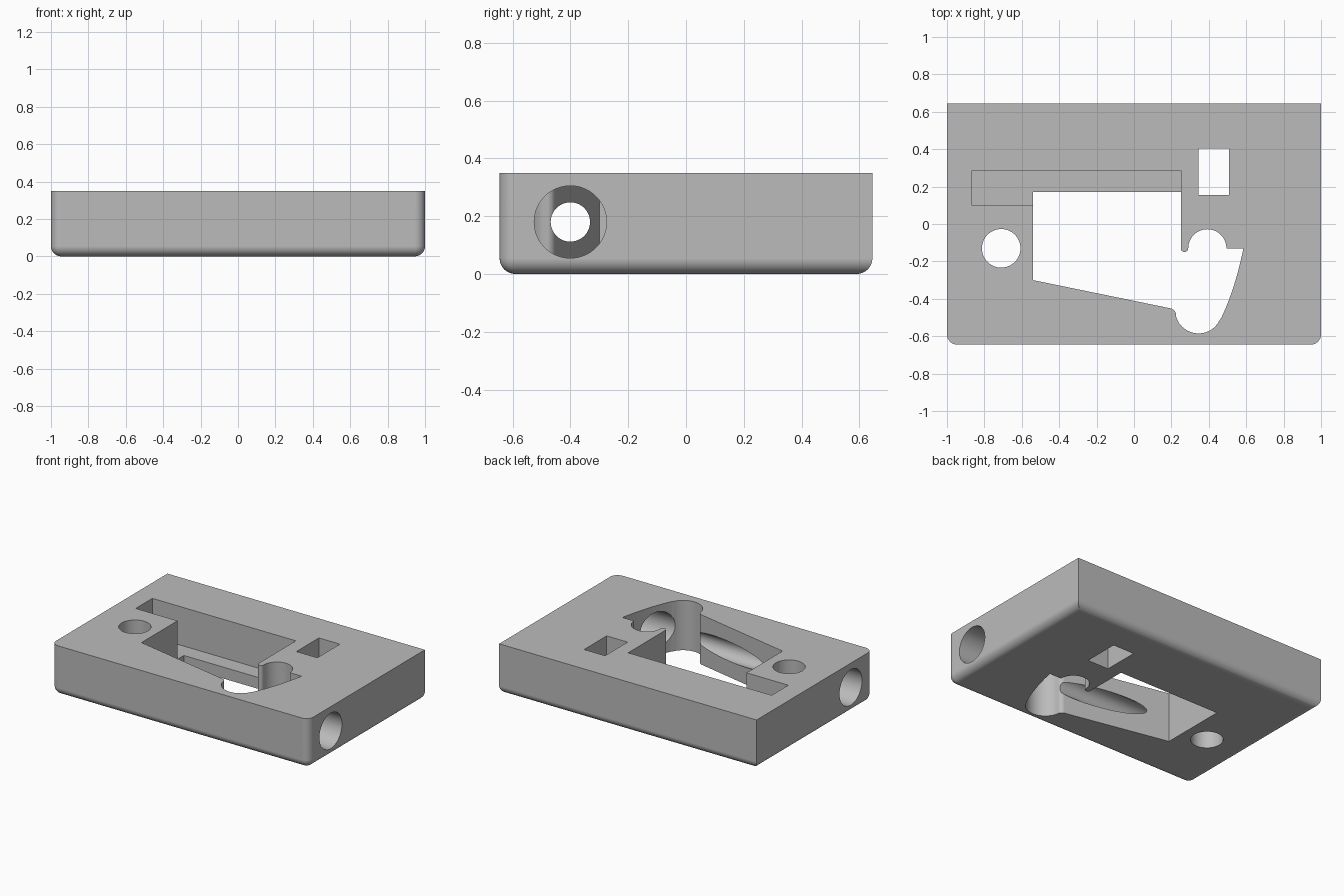
import bpy, bmesh
from math import sin, cos, radians
from mathutils import Vector, Matrix

cube = bpy.data.objects.get("Cube")
if cube:
    bpy.data.objects.remove(cube, do_unlink=True)

HALF_Y, HEIGHT = 0.645, 0.35

grey = bpy.data.materials.new("plain_grey")
grey.use_nodes = True
grey.diffuse_color = (0.5, 0.5, 0.5, 1)
grey.node_tree.nodes["Principled BSDF"].inputs["Base Color"].default_value = (0.5, 0.5, 0.5, 1)


def make_object(name, bm):
    bmesh.ops.recalc_face_normals(bm, faces=bm.faces)
    mesh = bpy.data.meshes.new(name)
    bm.to_mesh(mesh)
    bm.free()
    mesh.materials.append(grey)
    obj = bpy.data.objects.new(name, mesh)
    bpy.context.collection.objects.link(obj)
    return obj


def prism(name, outline, z0, z1):
    bm = bmesh.new()
    face = bm.faces.new([bm.verts.new((x, y, z0)) for x, y in outline])
    new = bmesh.ops.extrude_face_region(bm, geom=[face])["geom"]
    verts = [v for v in new if isinstance(v, bmesh.types.BMVert)]
    bmesh.ops.translate(bm, verts=verts, vec=(0, 0, z1 - z0))
    return make_object(name, bm)


def box(name, x0, x1, y0, y1, z0, z1):
    return prism(name, [(x0, y0), (x1, y0), (x1, y1), (x0, y1)], z0, z1)


def arc(cx, cy, r, start, end, steps):
    angles = [radians(start + (end - start) * i / steps) for i in range(steps + 1)]
    return [(cx + r * cos(a), cy + r * sin(a)) for a in angles]


def bore(name, x0, x1, r):
    # Horizontal cylinder along x
    bm = bmesh.new()
    place = Matrix.Translation(((x0 + x1) / 2, -0.4, 0.18)) @ Matrix.Rotation(radians(90), 4, "Y")
    bmesh.ops.create_cone(bm, cap_ends=True, segments=64, radius1=r, radius2=r,
                          depth=x1 - x0, matrix=place)
    return make_object(name, bm)


# Block with rounded bottom edges and rounded front corners
bm = bmesh.new()
bmesh.ops.create_cube(bm, size=1)
bmesh.ops.scale(bm, verts=bm.verts, vec=(2, 2 * HALF_Y, HEIGHT))
bmesh.ops.translate(bm, verts=bm.verts, vec=(0, 0, HEIGHT / 2))
rounded = []
for e in bm.edges:
    a, b = (v.co for v in e.verts)
    bottom = max(a.z, b.z) < 0.01
    front_corner = abs(a.z - b.z) > 0.1 and a.y < 0
    if bottom or front_corner:
        rounded.append(e)
bmesh.ops.bevel(bm, geom=rounded, offset=0.055, offset_type="OFFSET", segments=8,
                profile=0.5, affect="EDGES", clamp_overlap=True)
block = make_object("housing_block", bm)

# Outline of the central opening
curve_start, curve_mid, curve_end = Vector((0.585, -0.13)), Vector((0.54, -0.35)), Vector((0.465, -0.505))
flank = []
for i in range(13):
    t = i / 12
    flank.append(tuple(curve_start * (1 - t) ** 2 + curve_mid * 2 * t * (1 - t) + curve_end * t * t))
outline = [(-0.54, -0.3), (-0.54, 0.17), (0.25, 0.17)]
outline += arc(0.27, -0.13, 0.02, 180, 360, 8)
outline += arc(0.392, -0.13, 0.102, 180, 0, 24)[1:]
outline += flank
outline += arc(0.345, -0.46, 0.125, -25, -163, 24)
outline += arc(0.187, -0.488, 0.038, 17, 78, 6)

# Openings cut through the block
cutters = [
    prism("opening_cutter", outline, -0.1, 0.5),
    box("ledge_cutter", -0.865, 0.25, 0.10, 0.285, 0.08, 0.5),
    box("square_hole_cutter", 0.345, 0.508, 0.155, 0.405, -0.1, 0.5),
    prism("round_hole_cutter", arc(-0.71, -0.13, 0.103, 0, 354.375, 63), -0.1, 0.5),
    bore("through_bore_cutter", -1.1, 0.6, 0.068),
    bore("right_counterbore_cutter", 0.45, 1.1, 0.125),
    bore("left_counterbore_cutter", -1.1, -0.65, 0.125),
]

bpy.ops.object.select_all(action="DESELECT")
bpy.context.view_layer.objects.active = block
block.select_set(True)
for cutter in cutters:
    cutter.hide_render = True
    mod = block.modifiers.new(cutter.name, "BOOLEAN")
    mod.operation = "DIFFERENCE"
    mod.solver = "EXACT"
    mod.object = cutter
    bpy.ops.object.modifier_apply(modifier=mod.name)
    bpy.data.objects.remove(cutter, do_unlink=True)

# Smooth rounded surfaces, crisp edges and even flat faces
bpy.ops.object.shade_smooth_by_angle(angle=radians(30))
weighted = block.modifiers.new("even_normals", "WEIGHTED_NORMAL")
weighted.keep_sharp = True
